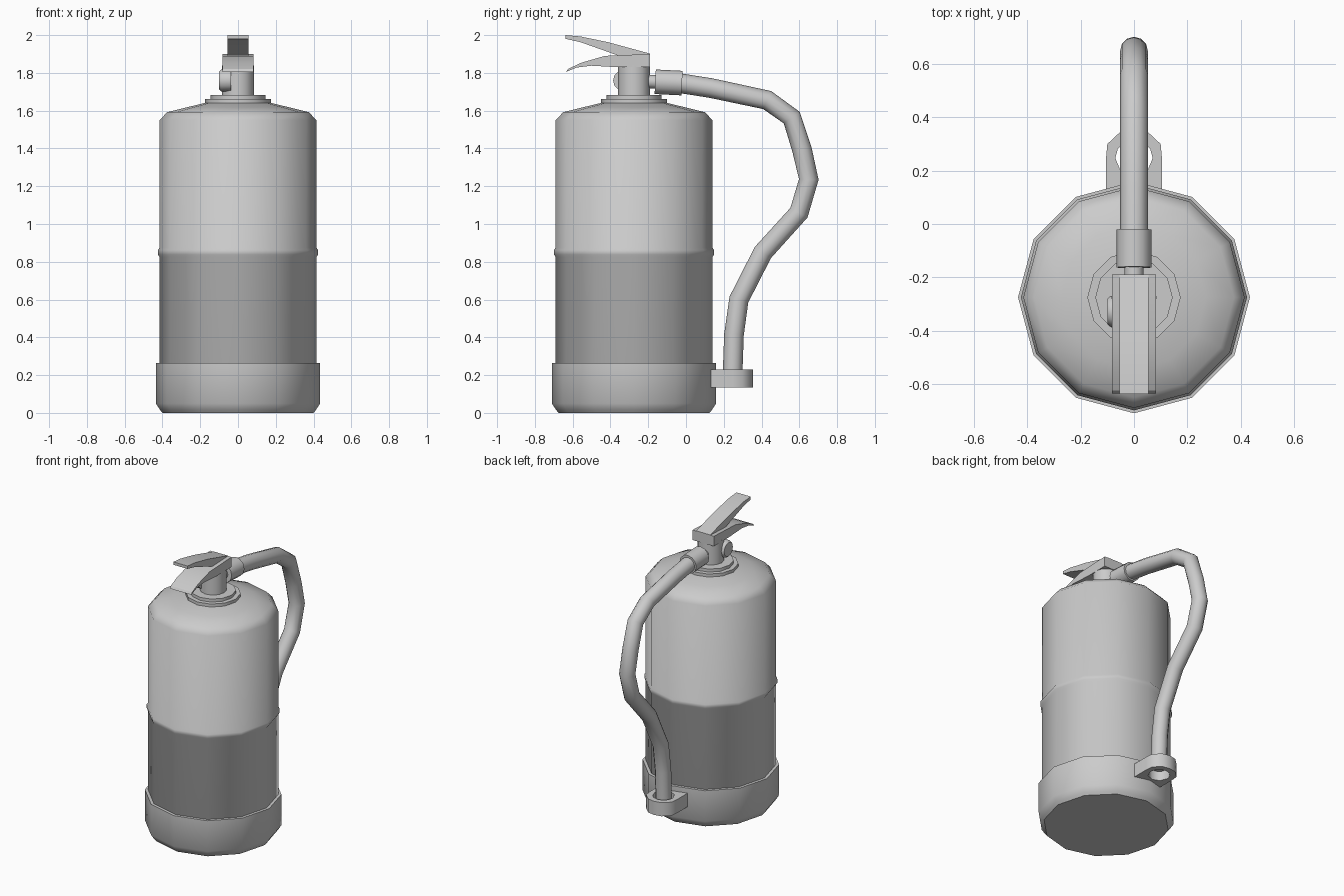
import bpy, bmesh, math
from mathutils import Vector, Matrix

if "Cube" in bpy.data.objects:
    bpy.data.objects.remove(bpy.data.objects["Cube"])

CY = -0.275   # tank axis in y


def finish(bm, name, angle=40):
    bmesh.ops.recalc_face_normals(bm, faces=bm.faces)
    me = bpy.data.meshes.new(name)
    bm.to_mesh(me)
    bm.free()
    ob = bpy.data.objects.new(name, me)
    bpy.context.collection.objects.link(ob)
    bpy.ops.object.select_all(action='DESELECT')
    ob.select_set(True)
    bpy.context.view_layer.objects.active = ob
    bpy.ops.object.shade_smooth_by_angle(angle=math.radians(angle))
    return ob


def skin(bm, loops, closed=False):
    """Join equal-length vertex loops with quads."""
    n = len(loops[0])
    pairs = list(zip(loops, loops[1:])) + ([(loops[-1], loops[0])] if closed else [])
    for a, b in pairs:
        for i in range(n):
            j = (i + 1) % n
            bm.faces.new((a[i], a[j], b[j], b[i]))


def lathe(name, profile, origin=(0, CY, 0), axis=(0, 0, 1), sides=12, angle=40):
    """Capped turned part; profile is (radius, height) pairs."""
    bm = bmesh.new()
    loops = [[bm.verts.new((r * math.cos(2 * math.pi * i / sides),
                            r * math.sin(2 * math.pi * i / sides), h))
              for i in range(sides)] for r, h in profile]
    skin(bm, loops)
    bm.faces.new(loops[0])
    bm.faces.new(loops[-1])
    rot = Vector((0, 0, 1)).rotation_difference(Vector(axis)).to_matrix().to_4x4()
    bm.transform(Matrix.Translation(origin) @ rot)
    return finish(bm, name, angle)


def prism(name, side, half):
    """Side outline (y, z) extruded across x."""
    bm = bmesh.new()
    loops = [[bm.verts.new((x, y, z)) for y, z in side] for x in (-half, half)]
    skin(bm, loops)
    for l in loops:
        bm.faces.new(l)
    return finish(bm, name, 30)


# tank with weld ridge and domed shoulder
lathe("tank", [(0.39, 0.04), (0.415, 0.07), (0.415, 0.825), (0.424, 0.838), (0.424, 0.862),
               (0.415, 0.875), (0.415, 1.55), (0.375, 1.592), (0.27, 1.618),
               (0.17, 1.642)], angle=60)
# base boot
lathe("base_boot", [(0.40, 0.0), (0.412, 0.015), (0.435, 0.05), (0.435, 0.265), (0.41, 0.265)])
# neck collar and valve
lathe("neck_collar", [(0.175, 1.635), (0.175, 1.662), (0.145, 1.662), (0.145, 1.683)])
lathe("valve_body", [(0.085, 1.67), (0.085, 1.84)])
# pressure gauge on the left side
lathe("gauge", [(0.058, -0.05), (0.058, 0.0), (0.048, 0.012)],
      origin=(-0.088, -0.328, 1.76), axis=(-1, 0, 0))

# carry handle and squeeze lever
prism("carry_handle", [(-0.19, 1.83), (-0.36, 1.83), (-0.50, 1.838), (-0.58, 1.828), (-0.635, 1.805),
                       (-0.625, 1.82), (-0.56, 1.852), (-0.43, 1.89), (-0.19, 1.90)], 0.083)
prism("squeeze_lever", [(-0.19, 1.89), (-0.355, 1.89), (-0.41, 1.91), (-0.56, 1.963), (-0.637, 1.98),
                        (-0.637, 2.0), (-0.56, 1.993), (-0.41, 1.962), (-0.19, 1.902)], 0.055)

# hose fitting
tilt = (0, 1, -0.05)
lathe("hose_nipple", [(0.036, 0), (0.036, 0.12)], (0, -0.23, 1.756), tilt)
lathe("hose_coupling", [(0.065, 0), (0.065, 0.142)], (0, -0.163, 1.753), tilt)

# hose
path = [(-0.05, 1.748), (0.13, 1.72), (0.43, 1.656), (0.56, 1.563), (0.614, 1.394),
        (0.65, 1.236), (0.598, 1.06), (0.407, 0.849), (0.28, 0.60), (0.254, 0.415), (0.246, 0.19)]
cu = bpy.data.curves.new("hose", 'CURVE')
cu.dimensions = '3D'
cu.bevel_depth = 0.052
cu.bevel_resolution = 4
cu.use_fill_caps = True
sp = cu.splines.new('POLY')
sp.points.add(len(path) - 1)
for p, (y, z) in zip(sp.points, path):
    p.co = (0, y, z, 1)
sp.use_smooth = True
bpy.context.collection.objects.link(bpy.data.objects.new("hose", cu))

# hose clip: U-shaped bracket with a round hole
outer = [(0.105, 0.13), (0.105, 0.245), (0.10, 0.30), (0.052, 0.345), (0, 0.355),
         (-0.052, 0.345), (-0.10, 0.30), (-0.105, 0.245), (-0.105, 0.13), (0, 0.13)]
inner = []
for a in (-45, 0, 30, 60, 90, 120, 150, 180, 225, 270):
    inner.append((0.07 * math.cos(math.radians(a)), 0.247 + 0.07 * math.sin(math.radians(a))))
bm = bmesh.new()
loops = [[bm.verts.new((x, y, z)) for x, y in pts]
         for pts, z in ((outer, 0.135), (outer, 0.23), (inner, 0.23), (inner, 0.135))]
skin(bm, loops, closed=True)
finish(bm, "hose_clip", 46)
